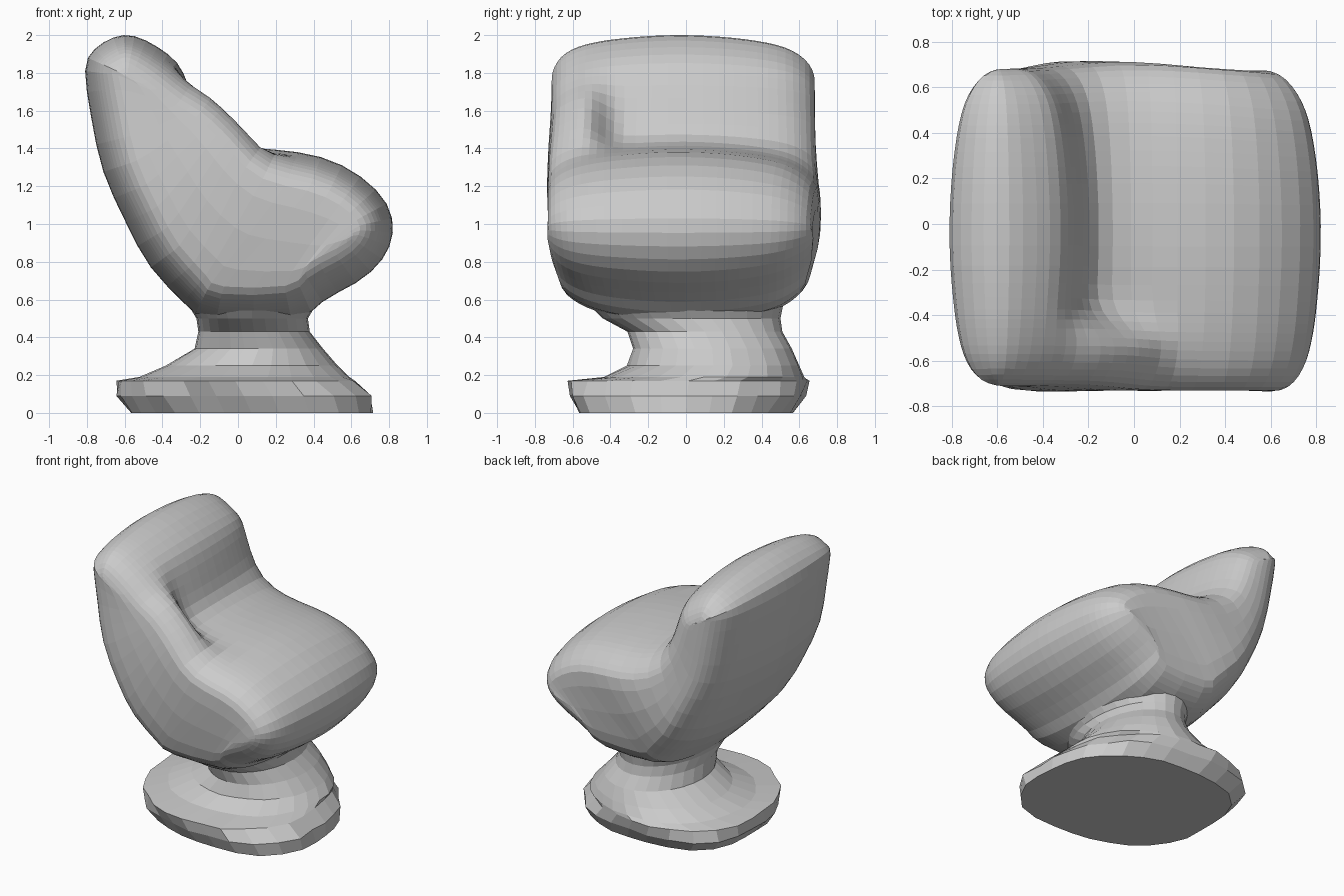
import bpy, bmesh, math, random
from mathutils import Vector

if "Cube" in bpy.data.objects:
    bpy.data.objects.remove(bpy.data.objects["Cube"])

random.seed(4)


def loft(name, rings, pair=None):
    """Skin closed rings; caps are n-gons, or strips joining vertex i to pair - i."""
    bm = bmesh.new()
    vs = [[bm.verts.new(p) for p in ring] for ring in rings]
    n = len(vs[0])
    for a, b in zip(vs, vs[1:]):
        for i in range(n):
            j = (i + 1) % n
            bm.faces.new((a[i], a[j], b[j], b[i]))
    for ring in (vs[0], vs[-1]):
        if pair is None:
            bm.faces.new(ring)
            continue
        i, j = pair // 2, pair // 2 + 1
        while (i - j) % n > 1:
            quad = [ring[i % n], ring[j % n], ring[(j + 1) % n], ring[(i - 1) % n]]
            bm.faces.new(list(dict.fromkeys(quad)))
            i, j = i - 1, j + 1
            if (i - j) % n == 0:
                break
    bmesh.ops.recalc_face_normals(bm, faces=bm.faces)
    me = bpy.data.meshes.new(name)
    bm.to_mesh(me)
    bm.free()
    ob = bpy.data.objects.new(name, me)
    bpy.context.collection.objects.link(ob)
    return ob


def interp(table, z):
    """Piecewise linear lookup."""
    if z <= table[0][0]:
        return table[0][1]
    for (a, u), (b, v) in zip(table, table[1:]):
        if z <= b:
            return u + (v - u) * (z - a) / (b - a)
    return table[-1][1]


# Side profile (x, z) of the seat shell: back, armrest or recess, seat front
back = [(-.2, .47), (-.27, .57), (-.48, .76), (-.59, 1.0), (-.73, 1.27), (-.78, 1.57),
        (-.83, 1.84), (-.77, 1.93), (-.66, 2.0), (-.55, 2.01), (-.42, 1.94), (-.31, 1.86)]
arm = [(-.22, 1.78), (-.11, 1.73), (.03, 1.6), (.12, 1.5)]
recess = [(-.26, 1.74), (-.22, 1.6), (-.17, 1.46), (-.02, 1.41)]
seat = [(.18, 1.4), (.45, 1.37), (.66, 1.26), (.81, 1.11), (.835, .95), (.78, .81),
        (.64, .68), (.42, .59), (.37, .47)]

# Width factor by height on the two flanks
near_flank = [(.5, .75), (.6, .87), (.78, .96), (1, 1), (1.3, 1), (1.55, .96), (2, .95)]
far_flank = [(.5, .8), (.6, .82), (.78, .88), (.93, .95), (1.1, .94), (1.25, .9),
             (1.5, .92), (2, .91)]


def flank(x, y, z):
    """Bend the side walls: tapered underside, far side bulging at mid length."""
    if y < 0:
        return y * interp(near_flank, z)
    bulge = .07 * math.exp(-((x + .02) ** 2 + (z - .98) ** 2) / .15)
    taper = .1 * min(1, max(0, (x - .2) / .6)) ** 2
    return y * (interp(far_flank, z) + bulge - taper)


def section(y, inset, w):
    """Profile at y, shrunk by inset; w blends recess (0) to armrest (1)."""
    mid = [Vector(r).lerp(Vector(a), w) for r, a in zip(recess, arm)]
    pts = [Vector(p) for p in back] + mid + [Vector(p) for p in seat]
    out = []
    for i, p in enumerate(pts):
        t = (pts[(i + 1) % len(pts)] - pts[i - 1]).normalized()
        x, z = p.x + t.y * inset, p.y - t.x * inset
        out.append((x, flank(x, y, z), z))
    return out


# Seat shell: closed armrest on the front side, open groove on the other
stations = [(-.745, .22, 1), (-.72, .15, 1), (-.67, .1, 1), (-.6, .065, 1), (-.52, .045, .9),
            (-.44, .03, .35), (-.35, .02, 0), (-.2, .005, 0), (0, 0, 0), (.2, .01, 0),
            (.35, .025, 0), (.48, .045, 0), (.58, .07, 0), (.66, .11, 0), (.72, .165, 0),
            (.745, .23, 0)]
shell = loft("seat_shell", [section(*s) for s in stations], pair=17)
sub = shell.modifiers.new("soften", "SUBSURF")
sub.levels = sub.render_levels = 1

# Pedestal: rough foot disc flaring up into a narrow neck
# (z, x min, x max, y min, y max, jitter, diagonal stretch)
levels = [(0, -.57, .71, -.56, .56, .015, .16), (.09, -.64, .70, -.61, .62, .03, .15),
          (.17, -.64, .61, -.61, .64, .03, .13), (.19, -.52, .59, -.44, .63, .01, .06),
          (.25, -.38, .53, -.31, .6, .01, 0), (.34, -.23, .45, -.28, .56, 0, 0),
          (.43, -.21, .38, -.31, .51, 0, 0), (.5, -.22, .37, -.44, .50, 0, 0),
          (.6, -.28, .43, -.54, .52, 0, 0)]
rings = []
for z, x0, x1, y0, y1, jit, diag in levels:
    ring = []
    for k in range(28):
        a = 2 * math.pi * k / 28
        s = 1 + random.uniform(-jit, jit) + diag * max(0, -math.sin(2 * a)) ** 2
        ring.append(((x0 + x1) / 2 + (x1 - x0) / 2 * s * math.cos(a),
                     (y0 + y1) / 2 + (y1 - y0) / 2 * s * math.sin(a), z))
    rings.append(ring)
loft("pedestal", rings)
